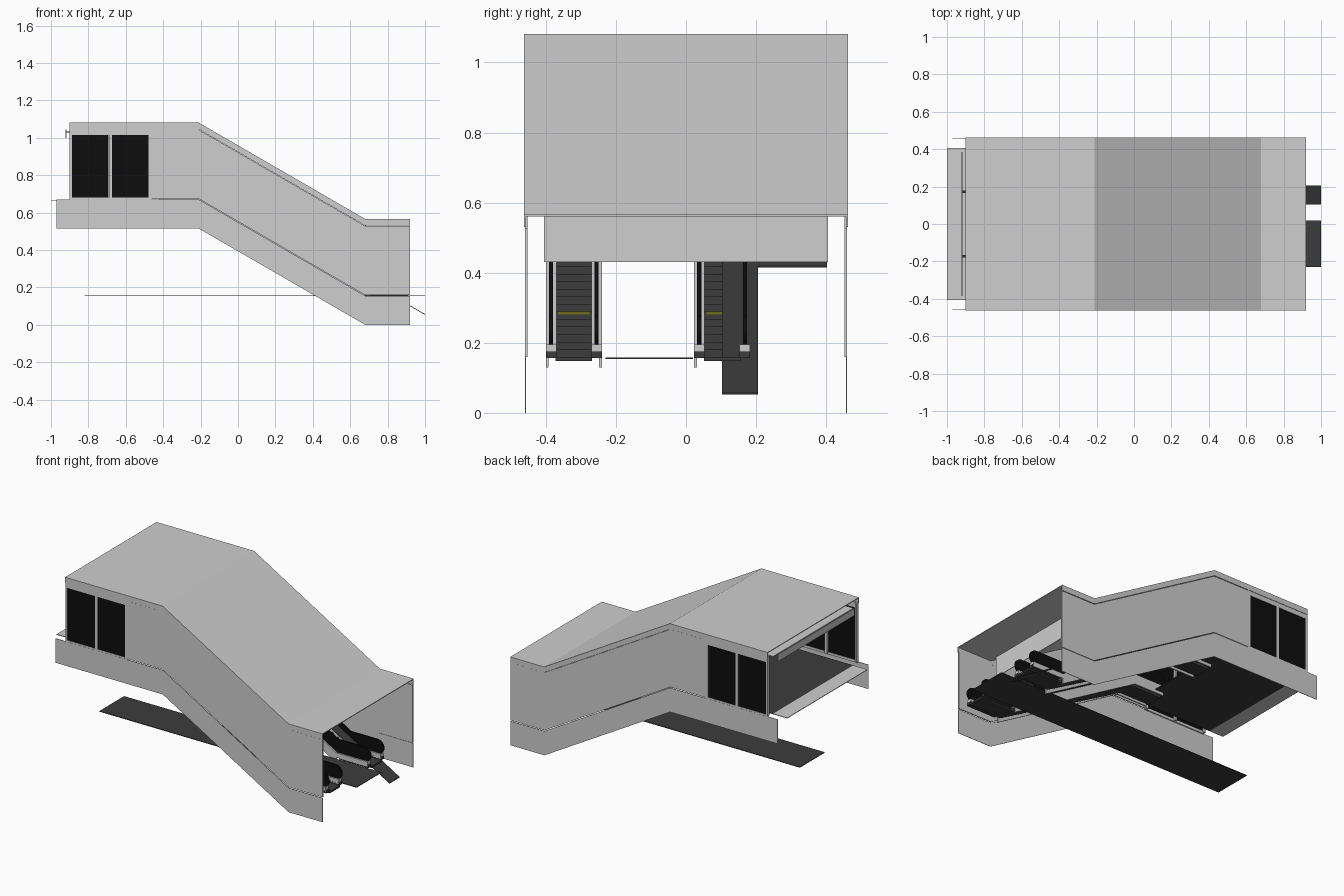
import bpy, bmesh, math

if "Cube" in bpy.data.objects:
    bpy.data.objects.remove(bpy.data.objects["Cube"])


def material(name, rgb):
    m = bpy.data.materials.new(name)
    m.diffuse_color = (*rgb, 1)
    m.use_nodes = True
    m.node_tree.nodes["Principled BSDF"].inputs["Base Color"].default_value = m.diffuse_color
    return m


LIGHT = material("light_grey", (0.62, 0.62, 0.62))
DARK = material("dark_floor_grey", (0.045, 0.045, 0.045))
BLACK = material("black", (0.004, 0.004, 0.004))
YELLOW = material("dull_yellow", (0.16, 0.15, 0.01))

X_UP, X_LOW = -0.21, 0.68          # where the slope starts and ends
RISE = 0.515


def prism(name, pts, y0, y1, mat):
    """Extrude an x-z outline from y0 to y1."""
    bm = bmesh.new()
    face = bm.faces.new([bm.verts.new((x, y0, z)) for x, z in pts])
    new = bmesh.ops.extrude_face_region(bm, geom=[face])["geom"]
    bmesh.ops.translate(bm, vec=(0, y1 - y0, 0),
                        verts=[v for v in new if isinstance(v, bmesh.types.BMVert)])
    bmesh.ops.recalc_face_normals(bm, faces=bm.faces)
    me = bpy.data.meshes.new(name)
    bm.to_mesh(me)
    bm.free()
    me.materials.append(mat)
    ob = bpy.data.objects.new(name, me)
    bpy.context.collection.objects.link(ob)
    return ob


def box(name, x0, x1, y0, y1, z0, z1, mat):
    return prism(name, [(x0, z0), (x1, z0), (x1, z1), (x0, z1)], y0, y1, mat)


def path(x0, x1, z):
    """Flat, sloped, flat line; z is the height of the low part."""
    return [(x0, z + RISE), (X_UP, z + RISE), (X_LOW, z), (x1, z)]


def band(name, x0, x1, z0, z1, y0, y1, mat):
    return prism(name, path(x0, x1, z0) + path(x0, x1, z1)[::-1], y0, y1, mat)


# roof skin and suspended ceiling with its lower lintel
band("roof", -0.9, 0.92, 0.561, 0.566, -0.462, 0.462, LIGHT)
band("ceiling", -0.9, X_LOW + 0.004, 0.515, 0.519, -0.405, 0.405, LIGHT)
box("ceiling_lintel", X_LOW, X_LOW + 0.004, -0.405, 0.405, 0.43, 0.562, LIGHT)

# side walls, fascias, skirts and windows, on both sides
for s, side in ((-1, "front"), (1, "back")):
    band(side + "_roof_fascia", -0.9, 0.92, 0.53, 0.563, s * 0.457, s * 0.462, LIGHT)
    band(side + "_wall", -0.46, 0.92, 0.159, 0.528, s * 0.452, s * 0.459, LIGHT)
    band(side + "_skirt", -0.97, 0.92, 0.0, 0.155, s * 0.457, s * 0.46, LIGHT)
    for i, x in enumerate((-0.9, -0.69, -0.478)):
        box(f"{side}_window_post_{i}", x, x + (0.012, 0.017, 0.018)[i],
            s * 0.44, s * 0.46, 0.67, 1.05, LIGHT)
    box(side + "_window_head", -0.9, -0.46, s * 0.45, s * 0.459, 1.015, 1.05, LIGHT)
    box(side + "_window_sill", -0.9, -0.46, s * 0.45, s * 0.459, 0.665, 0.68, LIGHT)
    for i, x in enumerate((-0.888, -0.673)):
        box(f"{side}_window_{i}", x, x + 0.195, s * 0.452, s * 0.457, 0.68, 1.015, BLACK)
    # sign brackets above the entrance
    box(side + "_sign_bracket", -0.92, -0.89, s * 0.165, s * 0.178, 1.028, 1.034, DARK)

box("entrance_sign", -0.922, -0.918, -0.385, 0.385, 1.0, 1.045, LIGHT)

# floors
box("upper_floor", -0.9, -0.36, -0.405, 0.405, 0.664, 0.668, DARK)
box("entrance_apron", -1.0, -0.9, -0.405, 0.405, 0.664, 0.668, LIGHT)
box("lower_floor", -0.82, 1.0, -0.23, 0.02, 0.154, 0.158, DARK)

# sloped walkway sheets: narrow below, wide above
prism("narrow_ramp", [(1.0, 0.053), (1.0, 0.057), (0.38, 0.419), (0.38, 0.415)],
      0.103, 0.205, DARK)
prism("wide_ramp", [(0.38, 0.415), (0.38, 0.419), (-0.05, 0.668), (-0.36, 0.668),
                    (-0.36, 0.664), (-0.05, 0.664)], 0.103, 0.403, DARK)


def handrail_outline(x0, x1, z0, z1):
    """Band with half-round ends."""
    r = (z1 - z0) / 2
    arc = [(r * math.sin(a), r * math.cos(a))
           for a in (math.pi * k / 12 for k in range(13))]
    low = [(x1 - r + dx, z0 + r + dz) for dx, dz in arc]
    high = [(x0 + r - dx, z0 + RISE + r - dz) for dx, dz in arc]
    return path(0, 0, z1)[1:3] + low + path(0, 0, z0)[2:0:-1] + high


def escalator(name, yc):
    n, base = 24, 0.16
    run, rise = (X_LOW - X_UP) / n, RISE / n
    # step band
    pts = [(0.91, base - 0.012), (0.91, base), (X_LOW, base)]
    for i in range(n):
        x, z = X_LOW - i * run, base + (i + 1) * rise
        pts += [(x, z), (x - run, z)]
    pts += [(-0.42, base + RISE), (-0.42, base + RISE - 0.03),
            (X_UP, base + RISE - 0.03), (X_LOW, base - 0.012)]
    prism(name + "_steps", pts, yc - 0.052, yc + 0.052, DARK)
    # yellow step mark
    box(name + "_step_mark", X_LOW - 5 * run, X_LOW - 5 * run + 0.004,
        yc - 0.045, yc + 0.045, base + 5.6 * rise, base + 6 * rise + 0.001, YELLOW)
    for s, side in ((-1, "near"), (1, "far")):
        a, b = yc + s * 0.05, yc + s * 0.08
        band(f"{name}_{side}_skirt", -0.42, 0.9, base + 0.005, base + 0.035, a, b, LIGHT)
        box(f"{name}_{side}_foot", 0.7, 0.905, a, b, base - 0.003, base + 0.015, DARK)
        # truss side under the slope and upper landing
        band(f"{name}_{side}_truss", -0.42, X_LOW, base - 0.03, base + 0.005,
             yc + s * 0.072, b, LIGHT)
        prism(f"{name}_{side}_balustrade",
              handrail_outline(-0.43, 0.905, base + 0.03, base + 0.112),
              yc + s * 0.061, yc + s * 0.069, LIGHT)
        prism(f"{name}_{side}_handrail",
              handrail_outline(-0.435, 0.915, base + 0.025, base + 0.118),
              yc + s * 0.059, yc + s * 0.071, BLACK)


escalator("front_escalator", -0.32)
escalator("back_escalator", 0.103)
